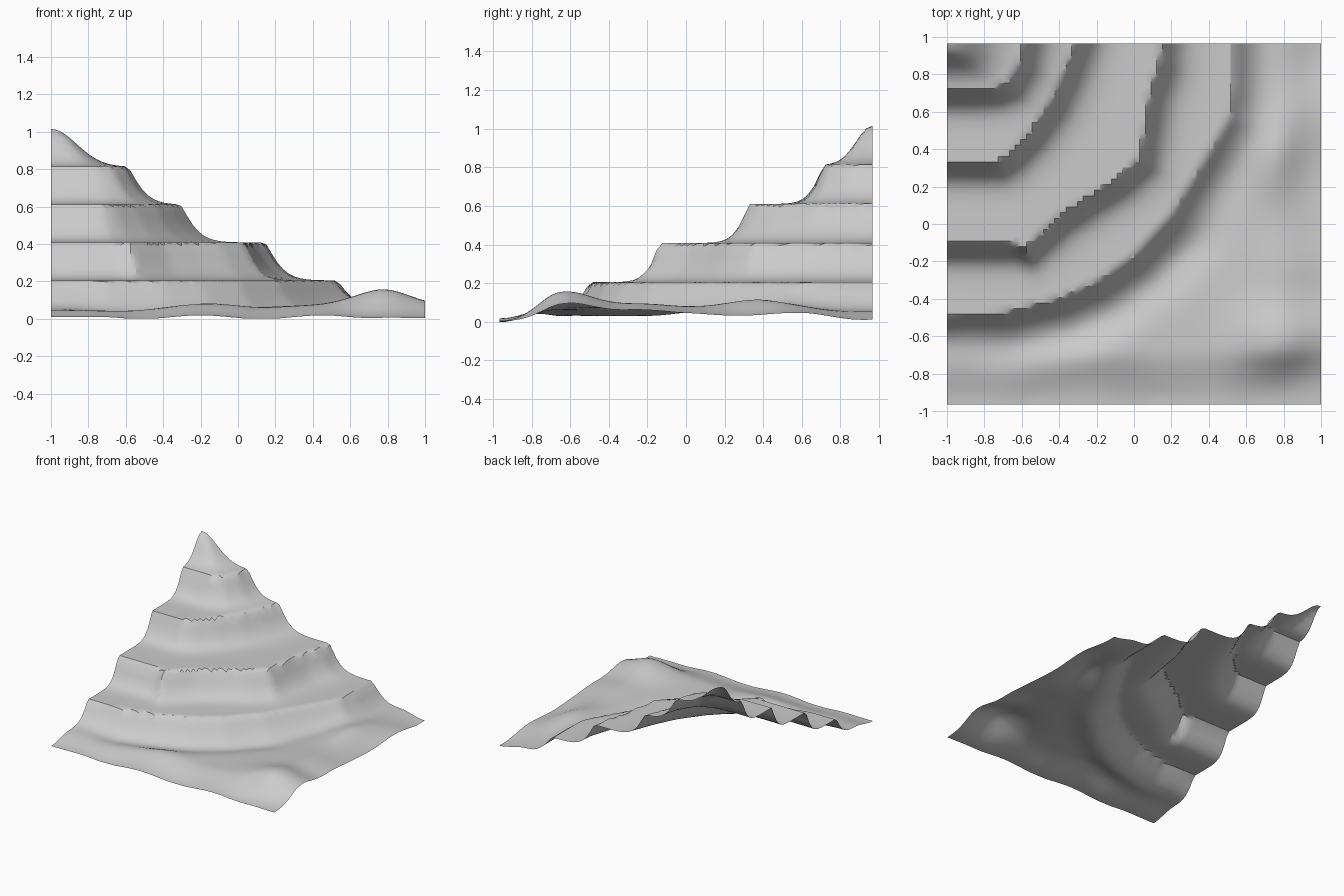
import bpy, bmesh, math

if "Cube" in bpy.data.objects:
    bpy.data.objects.remove(bpy.data.objects["Cube"])

NX, NY = 66, 64
HX, HY = 1.0, 0.965
PEAK = (-1.0, 0.965)

# Terrace rim outlines around the peak corner, from the left edge to the back edge
RIMS = [
    (0.812, [(-1, .715), (-.77, .715), (-.68, .745), (-.615, .85), (-.59, .965)]),
    (0.61, [(-1, .33), (-.73, .33), (-.66, .375), (-.55, .495), (-.445, .65), (-.375, .8), (-.31, .965)]),
    (0.408, [(-1, -.105), (-.65, -.105), (-.58, -.135), (-.4, .04), (-.25, .14), (-.1, .23),
             (.033, .348), (.053, .5), (.083, .7), (.133, .85), (.143, .965)]),
    (0.205, [(-1, -.495), (-.7, -.475), (-.4, -.4), (-.2, -.31), (0, -.17), (.2, .05),
             (.4, .38), (.505, .56), (.525, .72), (.525, .965)]),
]

# Low mounds on the plain: x, y, height, radius x, radius y
MOUNDS = [(.8, -.62, .09, .24, .2), (-.22, -.7, .02, .22, .15), (.12, -.68, -.01, .15, .2),
          (.75, .42, .06, .2, .25), (.85, -.22, .03, .2, .22)]


def polar(x, y):
    dx, dy = x - PEAK[0], PEAK[1] - y
    return math.hypot(dx, dy), math.atan2(dx, dy)


def rim_radius(pts, a):
    d = (math.sin(a), -math.cos(a))
    for p, q in zip(pts, pts[1:]):
        if a <= polar(*q)[1] + 1e-6:
            ex, ey = q[0] - p[0], q[1] - p[1]
            px, py = p[0] - PEAK[0], p[1] - PEAK[1]
            return (px * ey - py * ex) / (d[0] * ey - d[1] * ex)
    return polar(*pts[-1])[0]


def smooth(t):
    t = max(0.0, min(1.0, t))
    return t * t * (3 - 2 * t)


def plain(x, y, d):
    z = 0.07
    for mx, my, h, rx, ry in MOUNDS:
        z += h * math.exp(-((x - mx) / rx) ** 2 - ((y - my) / ry) ** 2)
    # shallow moat at the foot of the lowest riser
    moat = 0.3 + 0.35 * smooth((0.1 - y) / 0.3) * smooth((x + 0.95) / 0.4)
    z *= 1 - moat * math.exp(-((d - 0.18) / 0.12) ** 2)
    # slope down to a gently wavy front edge
    k = smooth((y + HY) / 0.3)
    edge = 0.008 + 0.01 * math.cos(2 * math.pi * (x + 0.2) / 0.65) * smooth((0.9 - abs(x)) / 0.4)
    z = edge + (z - edge) * k
    # fall away towards the right edge
    right = 0.5 + 0.1 * math.sin(y * 10 + 1.8)
    if y < 0:
        right += 0.3 * smooth(-y / 0.3) * smooth((y + 0.9) / 0.4)
    right -= 0.25 * smooth((y - 0.6) / 0.3)
    return z * (right + (1 - right) * smooth((1 - x) / 0.28))


def height(x, y):
    r, a = polar(x, y)
    radii = [rim_radius(pts, a) for _, pts in RIMS]
    width = 0.062 + 0.014 * a

    def riser(d):
        return math.exp(-(d / width) ** 1.3)

    # rounded summit
    if r <= radii[0]:
        return RIMS[0][0] + 0.203 * math.exp(-(r / radii[0] / 0.47) ** 2)
    # terraces: steep riser easing onto a flat tread
    for i in range(3):
        if r <= radii[i + 1]:
            lo, hi = RIMS[i + 1][0], RIMS[i][0]
            return lo + (hi - lo) * riser(r - radii[i])
    # lowest riser onto the plain
    d = r - radii[3]
    base = plain(x, y, d)
    return base + (RIMS[3][0] - base) * riser(d)


# Terrain sheet
bm = bmesh.new()
grid = []
for j in range(NY + 1):
    y = -HY + 2 * HY * j / NY
    row = []
    for i in range(NX + 1):
        x = -HX + 2 * HX * i / NX
        row.append(bm.verts.new((x, y, max(0.0, height(x, y)))))
    grid.append(row)
for j in range(NY):
    for i in range(NX):
        bm.faces.new((grid[j][i], grid[j][i + 1], grid[j + 1][i + 1], grid[j + 1][i]))
low = min(v.co.z for v in bm.verts)
for v in bm.verts:
    v.co.z -= low
mesh = bpy.data.meshes.new("terraced_hill")
bm.to_mesh(mesh)
bm.free()
hill = bpy.data.objects.new("terraced_hill", mesh)
bpy.context.collection.objects.link(hill)
bpy.context.view_layer.objects.active = hill
hill.select_set(True)
bpy.ops.object.shade_smooth_by_angle(angle=math.radians(30))
